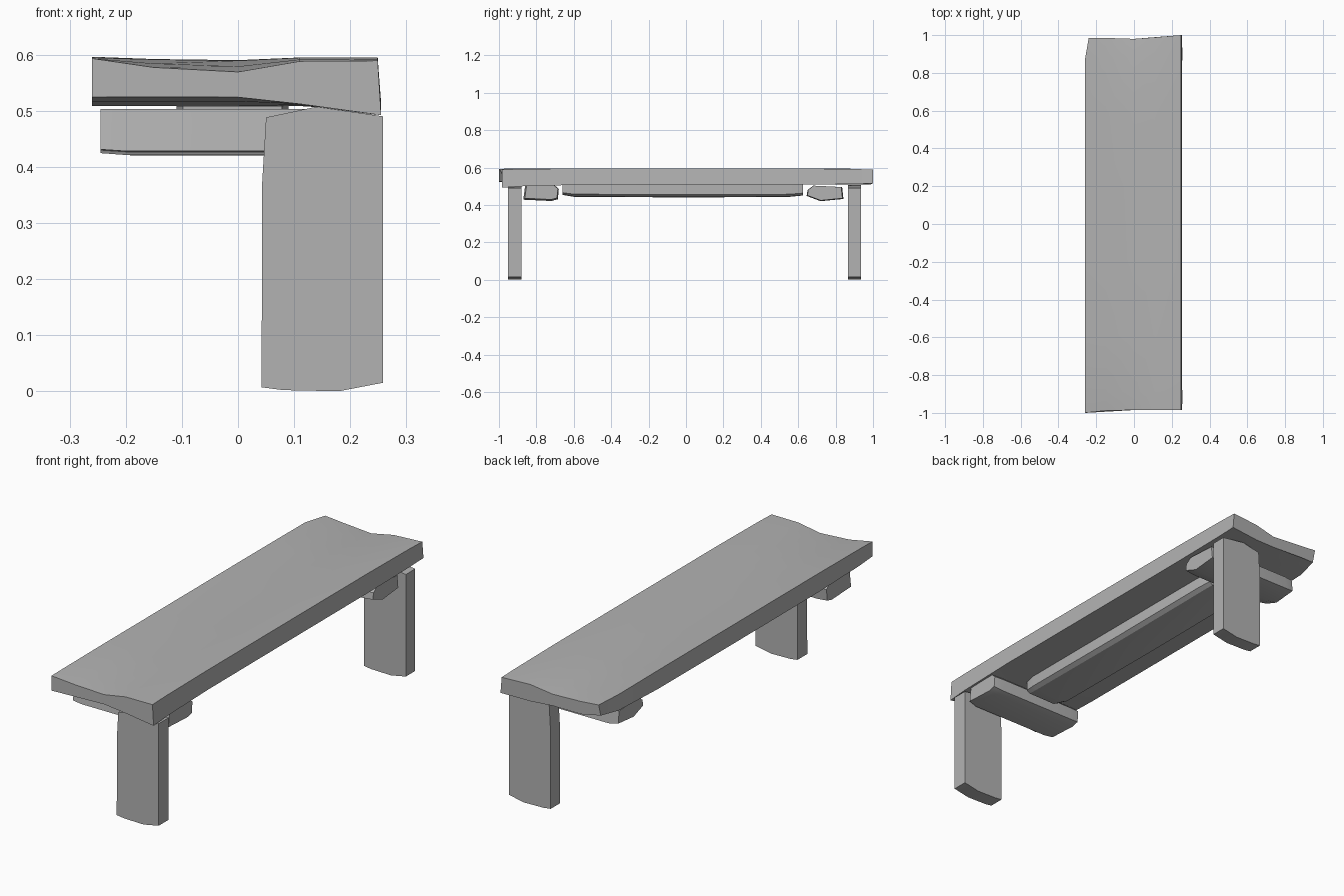
import bpy
import bmesh
import math
from mathutils import Vector

cube = bpy.data.objects.get("Cube")
if cube:
    bpy.data.objects.remove(cube, do_unlink=True)

GREY = (0.45, 0.45, 0.45, 1.0)
stone = bpy.data.materials.new("stone grey")
stone.use_nodes = True
stone.diffuse_color = GREY
stone.node_tree.nodes["Principled BSDF"].inputs["Base Color"].default_value = GREY


def loft(name, rings):
    """Skin a closed solid over rings of matching points."""
    bm = bmesh.new()
    loops = [[bm.verts.new(p) for p in ring] for ring in rings]
    for a, b in zip(loops, loops[1:]):
        for i in range(len(a)):
            j = (i + 1) % len(a)
            bm.faces.new((a[i], a[j], b[j], b[i]))
    bm.faces.new(loops[0])
    bm.faces.new(loops[-1])
    bmesh.ops.recalc_face_normals(bm, faces=bm.faces)
    mesh = bpy.data.meshes.new(name)
    bm.to_mesh(mesh)
    bm.free()
    mesh.materials.append(stone)
    obj = bpy.data.objects.new(name, mesh)
    bpy.context.collection.objects.link(obj)
    bpy.ops.object.select_all(action='DESELECT')
    obj.select_set(True)
    bpy.context.view_layer.objects.active = obj
    bpy.ops.object.shade_smooth_by_angle(angle=math.radians(30))
    return obj


def bar(name, axis, profile, stations):
    """Run a profile along x or y; each station is (position, width scale, height scale)."""
    mid = sum(p[0] for p in profile) / len(profile)
    top = max(p[1] for p in profile)
    rings = []
    for t, su, sv in stations:
        ring = []
        for u, v in profile:
            u, v = mid + (u - mid) * su, top + (v - top) * sv
            ring.append(Vector((t, u, v)) if axis == 'x' else Vector((u, t, v)))
        rings.append(ring)
    return loft(name, rings)


# Seat slab: worn top that dips towards the middle of both ends
ACROSS = (-0.26, -0.15, 0.0, 0.11, 0.255)
DIP = (0.004, 0.02, 0.028, 0.009, 0.008)
FRONT = (-1.0, -0.988, -0.985, -0.985, -0.985)
BACK = (0.965, 0.985, 0.98, 0.988, 1.0)
BELOW_FRONT = (0.524, 0.524, 0.524, 0.512, 0.492)
BELOW_BACK = (0.53, 0.518, 0.515, 0.51, 0.515)
seat_rings = []
for s in (0, 0.05, 0.2, 0.4, 0.6, 0.8, 0.95, 1):
    end = abs(2 * s - 1) ** 6
    below = BELOW_FRONT if s < 0.5 else BELOW_BACK
    upper, lower = [], []
    for i, x in enumerate(ACROSS):
        y = FRONT[i] + (BACK[i] - FRONT[i]) * s
        worn = 0.25 + 0.75 * end
        upper.append((x - (0.006 if i == 4 else 0), y, 0.597 - DIP[i] * worn))
        lower.append((x, y, 0.508 + (below[i] - 0.508) * end))
    seat_rings.append(upper + lower[::-1])
# Clip the rounded back corner
seat_rings[-1][0] = (-0.24, 0.985, 0.585)
seat_rings[-1][-1] = (-0.24, 0.97, 0.53)
loft("seat", seat_rings)

# Legs: slabs standing under the left edge of each end
LEG_OUTLINE = ((0.042, 0.007), (0.08, 0.002), (0.18, 0.0), (0.258, 0.015),
               (0.258, 0.49), (0.14, 0.507), (0.05, 0.488), (0.043, 0.37))
for name, y_outer, y_inner in (("front_leg", -0.952, -0.88), ("back_leg", 0.935, 0.866)):
    loft(name, [[(x, y_outer, z) for x, z in LEG_OUTLINE],
                [(x, y_inner, z) for x, z in LEG_OUTLINE]])

# Cross bars under the seat beside each leg
bar("front_cross_bar", 'x',
    ((-0.87, 0.428), (-0.72, 0.421), (-0.685, 0.43), (-0.68, 0.485), (-0.70, 0.503), (-0.86, 0.503)),
    ((-0.245, 0.95, 0.96), (-0.2, 1, 1), (0.2, 1, 1), (0.245, 0.93, 0.9)))
bar("back_cross_bar", 'x',
    ((0.842, 0.432), (0.72, 0.42), (0.645, 0.448), (0.65, 0.48), (0.68, 0.503), (0.835, 0.495)),
    ((-0.235, 0.93, 0.9), (-0.19, 1, 1), (0.19, 1, 1), (0.24, 0.95, 0.95)))

# Long stretcher between the cross bars
bar("stretcher", 'y',
    ((-0.11, 0.45), (-0.09, 0.44), (0.07, 0.442), (0.09, 0.455), (0.09, 0.508), (-0.11, 0.508)),
    ((-0.66, 0.88, 0.8), (-0.6, 1, 0.95), (0, 1, 1), (0.55, 1, 0.96), (0.625, 0.9, 0.85)))
